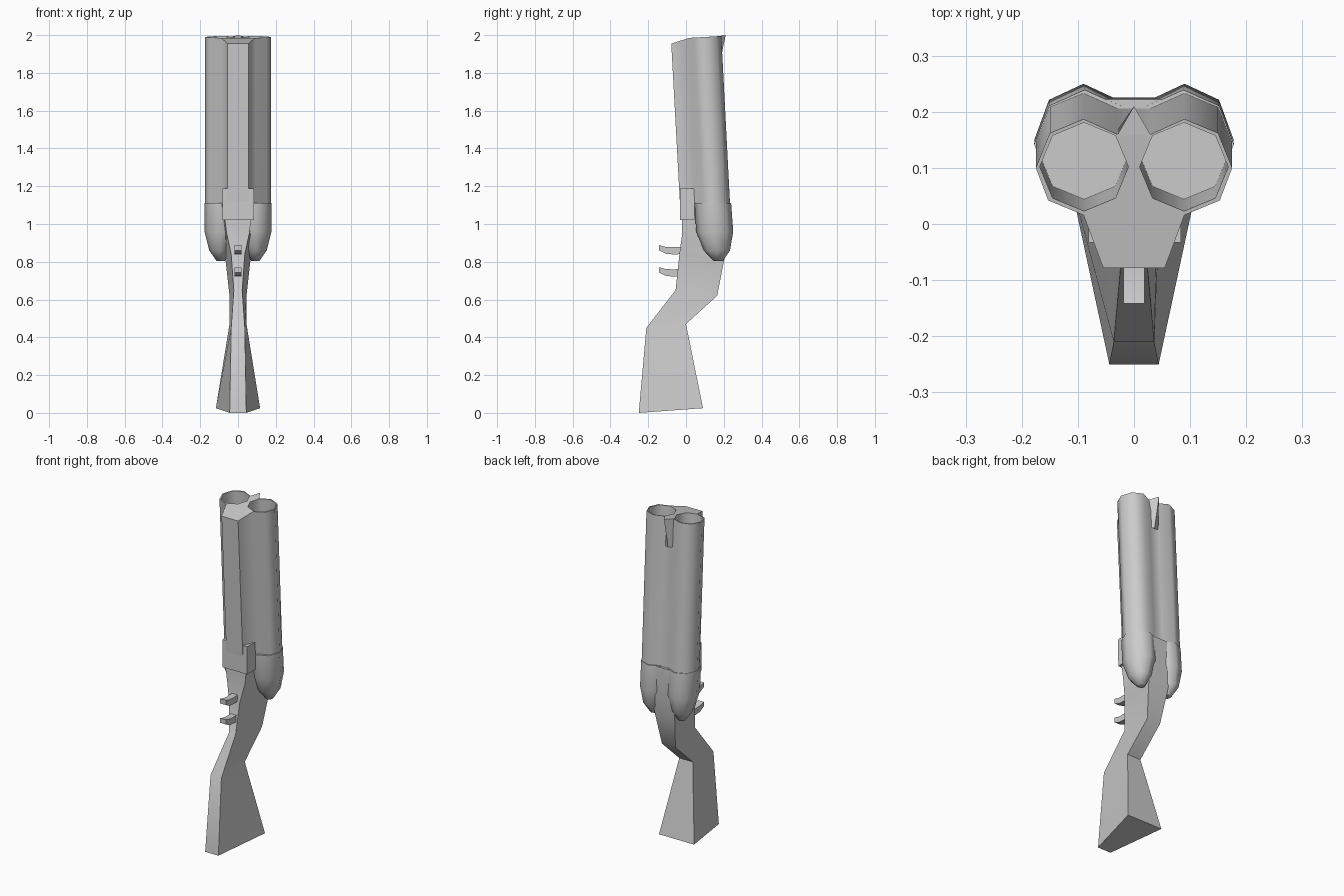
import bpy, bmesh, math

cube = bpy.data.objects.get("Cube")
if cube:
    bpy.data.objects.remove(cube, do_unlink=True)

GREY = (0.6, 0.6, 0.6, 1)
steel = bpy.data.materials.new("plain grey")
steel.use_nodes = True
steel.diffuse_color = GREY
steel.node_tree.nodes["Principled BSDF"].inputs["Base Color"].default_value = GREY


def loft(name, rings, angle=60):
    """Skin a list of equal-length rings and cap both ends."""
    bm = bmesh.new()
    rows = [[bm.verts.new(p) for p in ring] for ring in rings]
    n = len(rows[0])
    for a, b in zip(rows, rows[1:]):
        for i in range(n):
            j = (i + 1) % n
            bm.faces.new((a[i], a[j], b[j], b[i]))
    bm.faces.new(rows[0])
    bm.faces.new(rows[-1])
    bmesh.ops.recalc_face_normals(bm, faces=bm.faces)
    mesh = bpy.data.meshes.new(name)
    bm.to_mesh(mesh)
    bm.free()
    ob = bpy.data.objects.new(name, mesh)
    bpy.context.collection.objects.link(ob)
    mesh.materials.append(steel)
    smooth(ob, angle)
    return ob


def smooth(ob, angle):
    bpy.ops.object.select_all(action='DESELECT')
    ob.select_set(True)
    bpy.context.view_layer.objects.active = ob
    bpy.ops.object.shade_smooth_by_angle(angle=math.radians(angle))


def octagon(cx, cy, rx, ry, z):
    return [(cx + rx * math.cos(k * math.pi / 4), cy + ry * math.sin(k * math.pi / 4), z)
            for k in range(8)]


# Twin barrels and fore-end: one outline swept along the leaning axis
HALF = [(0.03, 0.16, 1.993), (0.09, 0.187, 1.996), (0.15, 0.162, 1.993), (0.175, 0.10, 1.99),
        (0.153, 0.042, 1.987), (0.09, 0.016, 1.985), (0.055, -0.078, 1.955)]
muzzle = HALF + [(-x, y, z) for x, y, z in reversed(HALF)]
base = [(x, y + 0.047, 1.09) for x, y, z in muzzle]
barrels = loft("twin_barrels", [base, muzzle])

# Bores cut into both muzzles
for side in (-1, 1):
    cutter = loft("bore_cutter", [octagon(side * 0.089, 0.123, 0.079, 0.079, 1.55),
                                  octagon(side * 0.089, 0.099, 0.079, 0.079, 2.05)])
    cutter.hide_render = True
    cut = barrels.modifiers.new("bore", 'BOOLEAN')
    cut.operation = 'DIFFERENCE'
    cut.solver = 'EXACT'
    cut.object = cutter
    bpy.context.view_layer.objects.active = barrels
    bpy.ops.object.modifier_apply(modifier=cut.name)
    bpy.data.objects.remove(cutter, do_unlink=True)
smooth(barrels, 60)

# Rounded receiver pods under each barrel: centre x, y, radii, height
PODS = [(0.088, 0.142, 0.090, 0.097, 1.11), (0.090, 0.152, 0.087, 0.098, 0.96),
        (0.097, 0.163, 0.055, 0.070, 0.86), (0.092, 0.170, 0.022, 0.025, 0.805)]
for label, side in (("left", 1), ("right", -1)):
    loft(label + "_receiver_pod", [octagon(side * x, y, rx, ry, z) for x, y, rx, ry, z in PODS])

# Stock and neck: front (half width, y, z) and back (half width, y, z)
STOCK = [((0.044, -0.25, 0.0), (0.117, 0.09, 0.025)),
         ((0.036, -0.21, 0.45), (0.045, 0.0, 0.47)),
         ((0.022, -0.055, 0.65), (0.045, 0.165, 0.62)),
         ((0.036, -0.035, 0.84), (0.065, 0.20, 0.80)),
         ((0.060, -0.02, 0.95), (0.075, 0.225, 0.93)),
         ((0.080, -0.025, 1.10), (0.060, 0.222, 1.108))]
loft("stock", [[(-f[0], f[1], f[2]), (f[0], f[1], f[2]), (b[0], b[1], b[2]), (-b[0], b[1], b[2])]
               for f, b in STOCK], 50)

# Latch block at the front of the receiver
loft("latch_block", [[(-0.081, 0.045, z), (-0.081, y, z), (0.084, y, z), (0.084, 0.045, z)]
                     for y, z in ((-0.032, 1.02), (-0.033, 1.187))], 50)

# Two curved triggers: centreline of (y, z), tapering outward
for label, y0, z0 in (("upper", -0.01, 0.86), ("lower", -0.02, 0.743)):
    path = [(y0, 0.0, 0.019), (-0.065, -0.002, 0.019), (-0.105, 0.0, 0.018), (-0.142, 0.014, 0.014)]
    loft(label + "_trigger", [[(s * 0.019, y, z0 + dz + t * h) for s, t in
                               ((-1, -1), (1, -1), (1, 1), (-1, 1))] for y, dz, h in path], 50)

# Wedge sight in the valley behind the muzzle
loft("wedge_sight", [[(-0.03, 0.158, 1.993), (0.03, 0.158, 1.993), (0, 0.21, 2.0)],
                     [(-0.03, 0.167, 1.82), (0.03, 0.167, 1.82), (0, 0.172, 1.82)]], 30)
